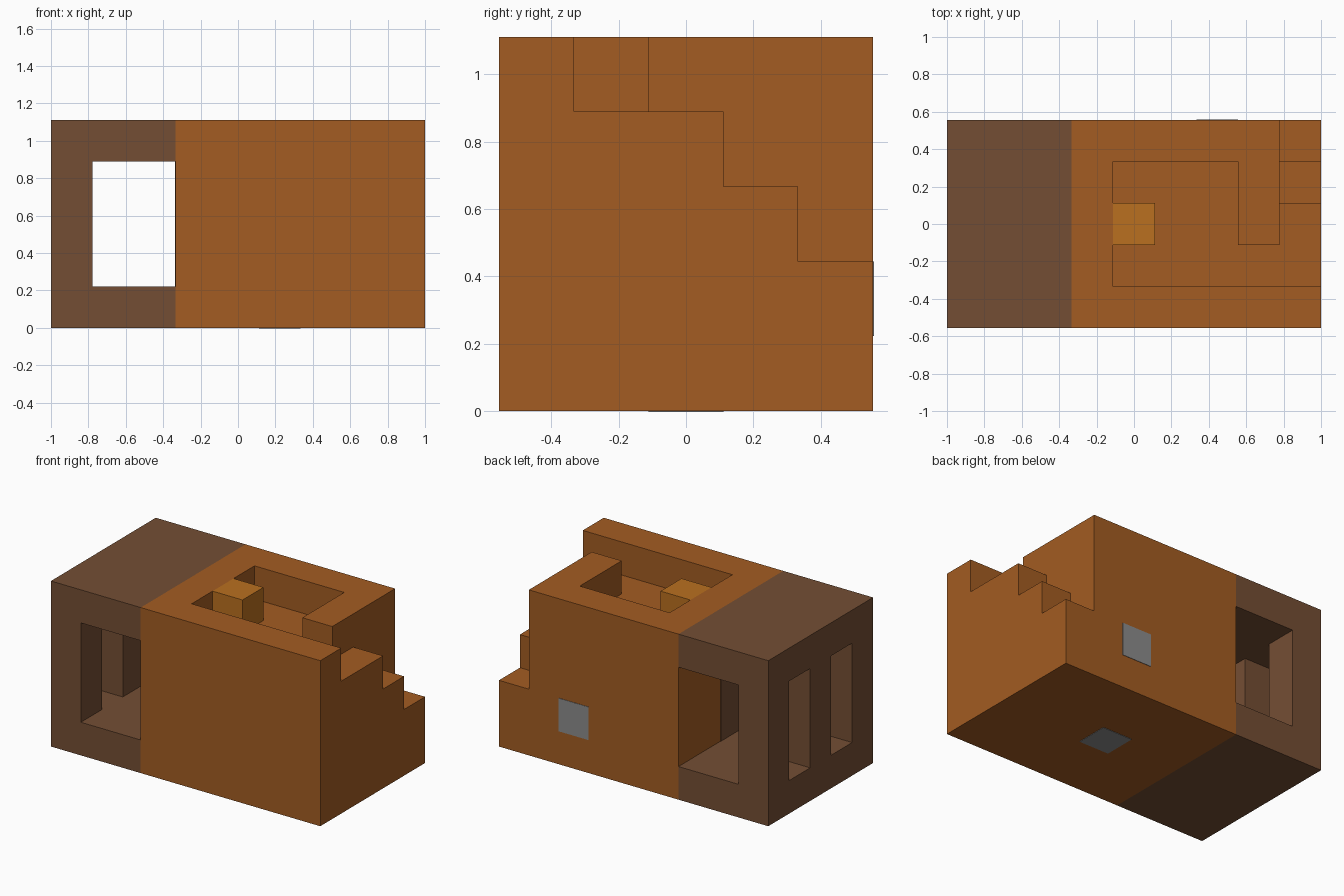
import bpy
from mathutils import Vector

if "Cube" in bpy.data.objects:
    bpy.data.objects.remove(bpy.data.objects["Cube"], do_unlink=True)

CELL = 2 / 9                      # the whole house sits on a 9 x 5 x 5 grid
ORIGIN = Vector((-1, -2.5 * CELL, 0))
CORNERS = [(x, y, z) for x in (0, 1) for y in (0, 1) for z in (0, 1)]
FACES = [(0, 1, 3, 2), (4, 6, 7, 5), (0, 4, 5, 1), (2, 3, 7, 6), (0, 2, 6, 4), (1, 5, 7, 3)]


def material(name, colour):
    mat = bpy.data.materials.new(name)
    mat.use_nodes = True
    mat.diffuse_color = (*colour, 1)
    mat.node_tree.nodes["Principled BSDF"].inputs["Base Color"].default_value = (*colour, 1)
    return mat


def box(name, low, high, mat=None):
    """Box between two grid corners."""
    points = [ORIGIN + CELL * Vector([(low, high)[c[i]][i] for i in range(3)]) for c in CORNERS]
    mesh = bpy.data.meshes.new(name)
    mesh.from_pydata(points, [], FACES)
    if mat:
        mesh.materials.append(mat)
    obj = bpy.data.objects.new(name, mesh)
    bpy.context.scene.collection.objects.link(obj)
    return obj


def carve(obj, cuts):
    """Subtract boxes from an object and keep the finished mesh."""
    cutters = []
    for low, high in cuts:
        cutter = box("cutter", low, high)
        cutter.hide_render = True
        mod = obj.modifiers.new("cut", "BOOLEAN")
        mod.operation, mod.solver, mod.object = "DIFFERENCE", "EXACT", cutter
        cutters.append(cutter)
    bpy.context.view_layer.update()
    graph = bpy.context.evaluated_depsgraph_get()
    mesh = bpy.data.meshes.new_from_object(obj.evaluated_get(graph))
    obj.modifiers.clear()
    obj.data = mesh
    for cutter in cutters:
        bpy.data.objects.remove(cutter, do_unlink=True)


orange = material("orange wood", (0.366, 0.107, 0.016))
brown = material("dark brown wood", (0.175, 0.076, 0.034))
gold = material("golden wood", (0.491, 0.162, 0.014))
grey = material("grey stone", (0.26, 0.26, 0.26))

# Main block with roof terrace, its exit and the outside stairs
main = box("main_block", (3, 0, 0), (9, 5, 5), orange)
carve(main, [
    ((4, 1, 4), (7, 4, 6)),        # terrace
    ((6.5, 1, 4), (10, 2, 6)),     # exit passage
    ((8, 1.5, 4), (10, 6, 6)),     # upper landing
    ((8, 3, 3), (10, 6, 5)),       # middle step
    ((8, 4, 2), (10, 6, 4)),       # lower step
])

# Open porch with two slot windows in the end wall
porch = box("porch", (0, 0, 0), (3, 5, 5), brown)
carve(porch, [((1, -1, 1), (4, 6, 4))]
      + [((-1, y, 1), (1.5, y + 1, 4)) for y in (1, 3)])

# Post on the terrace
box("terrace_post", (4, 2, 4), (5, 3, 5), gold)

# Flat panels: porch door, back plate and base plate
T = 0.012
box("porch_door", (3 - T, 2, 1), (3, 3, 4), brown)
box("back_plate", (6, 5, 1), (7, 5 + T, 2), grey)
box("base_plate", (5, 2, -T), (6, 3, 0), grey)
